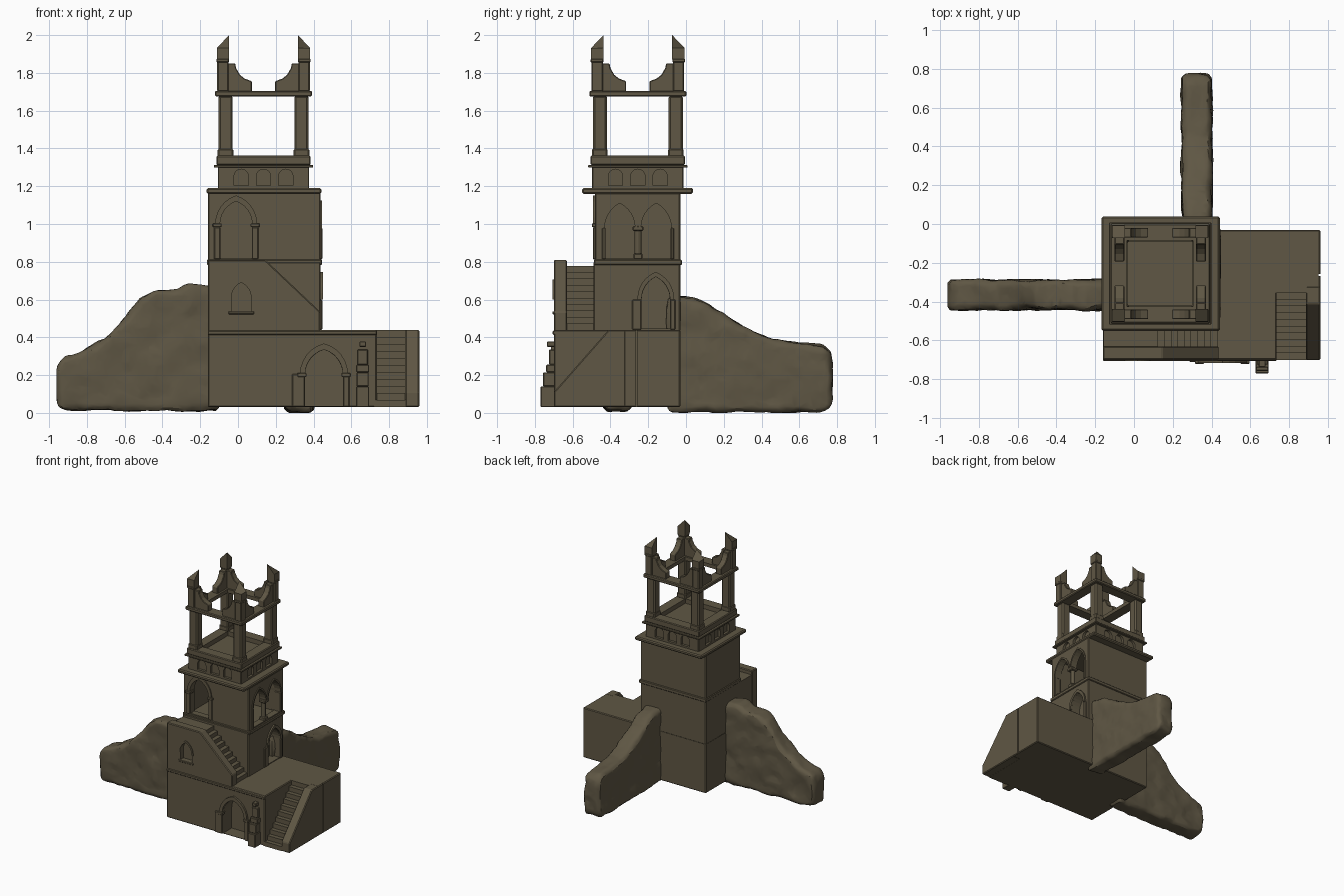
import bpy, bmesh, math
from mathutils import Vector, noise

if "Cube" in bpy.data.objects:
    bpy.data.objects.remove(bpy.data.objects["Cube"])

stone = bpy.data.materials.new("olive brown stone")
stone.diffuse_color = (0.115, 0.095, 0.058, 1)
stone.use_nodes = True
stone.node_tree.nodes["Principled BSDF"].inputs["Base Color"].default_value = stone.diffuse_color
TO3 = {'x': lambda u, v, t: (t, u, v), 'y': lambda u, v, t: (u, t, v), 'z': lambda u, v, t: (u, v, t)}


def apply_mod(ob, kind, **props):
    m = ob.modifiers.new("m", kind)
    for k, v in props.items():
        setattr(m, k, v)
    bpy.context.view_layer.objects.active = ob
    bpy.ops.object.modifier_apply(modifier=m.name)


def prism(name, pts, axis, a, b, bev=0.0):
    """Extrude a 2D outline along an axis from a to b."""
    bm = bmesh.new()
    lo = [bm.verts.new(TO3[axis](u, v, a)) for u, v in pts]
    hi = [bm.verts.new(TO3[axis](u, v, b)) for u, v in pts]
    bm.faces.new(lo)
    bm.faces.new(hi)
    n = len(pts)
    for i in range(n):
        j = (i + 1) % n
        bm.faces.new((lo[i], lo[j], hi[j], hi[i]))
    bmesh.ops.recalc_face_normals(bm, faces=bm.faces)
    me = bpy.data.meshes.new(name)
    bm.to_mesh(me)
    bm.free()
    me.materials.append(stone)
    ob = bpy.data.objects.new(name, me)
    bpy.context.collection.objects.link(ob)
    if bev:
        apply_mod(ob, 'BEVEL', width=bev, segments=1, limit_method='ANGLE')
    return ob


def box(name, x0, x1, y0, y1, z0, z1, bev=0.005):
    return prism(name, [(x0, y0), (x1, y0), (x1, y1), (x0, y1)], 'z', z0, z1, bev)


def cut(ob, cutter):
    apply_mod(ob, 'BOOLEAN', operation='DIFFERENCE', solver='EXACT', object=cutter)
    bpy.data.objects.remove(cutter)


def arch(c, w, z0, zs, zt, n=6):
    """Pointed arch outline: centre, width, bottom, springing, apex."""
    a, r = w / 2, zt - zs
    R = (a * a + r * r) / (2 * a)
    T = math.acos(max(-1, min(1, (R - a) / R)))
    right = [(a - R + R * math.cos(T * i / n), zs + R * math.sin(T * i / n)) for i in range(n + 1)]
    right[-1] = (0, zt)
    left = [(-u, v) for u, v in right[-2::-1]]
    return [(c - a, z0), (c + a, z0)] + [(c + u, v) for u, v in right + left]


def frame(name, c, w, z0, zs, zt, t, axis, a, b):
    """Raised moulding around an arch."""
    o, i = arch(c, w + 2 * t, z0, zs, zt + 1.2 * t), arch(c, w, z0, zs, zt)
    return prism(name, o[1:] + o[:1] + (i[1:] + i[:1])[::-1], axis, a, b)


def steps(u0, v0, u1, v1, n):
    du, dv = (u1 - u0) / n, (v1 - v0) / n
    pts = []
    for i in range(n):
        pts += [(u0 + i * du, v0 + (i + 1) * dv), (u0 + (i + 1) * du, v0 + (i + 1) * dv)]
    return pts


# Lower storey with a notch for the outer stair
base = prism("base_block", [(-.16, -.70), (.735, -.70), (.735, -.33), (.96, -.33), (.96, -.03), (-.16, -.03)],
             'z', .03, .44, .006)
cut(base, prism("cutter", arch(.455, .20, .036, .20, .335), 'y', -.75, -.59))
cut(base, box("cutter", .95, 1, -.268, -.258, .02, .46, 0))
box("base_front_band", -.16, .735, -.706, -.68, .412, .436)
frame("base_door_frame", .455, .20, .20, .205, .335, .027, 'y', -.715, -.69)
box("base_door_jamb_left", .285, .355, -.712, -.66, .032, .205)
box("base_door_jamb_right", .555, .59, -.712, -.66, .032, .205)
box("base_door_impost_left", .315, .362, -.72, -.68, .19, .212, .003)
box("base_door_impost_right", .548, .595, -.72, -.68, .19, .212, .003)

# Outer stair and its sloping parapet
prism("outer_stair", [(-.32, .03), (-.70, .03)] + steps(-.70, .03, -.32, .44, 11), 'x', .72, .89)
prism("outer_stair_parapet", [(-.70, .03), (-.70, .11), (-.41, .44), (-.32, .44), (-.32, .03)], 'x', .885, .96, .006)

# Stepped buttress beside the door
for i, (d, z0, z1, h) in enumerate([(.77, .03, .14, .034), (.757, .14, .215, .032), (.74, .215, .255, .034),
                                    (.725, .255, .335, .028), (.737, .35, .378, .018)]):
    box("buttress_%d" % i, .66 - h, .66 + h, -d, -.69, z0, z1, .004)

# Middle storey with its side door
mid = box("middle_storey", -.16, .437, -.49, -.03, .43, .80, .006)
cut(mid, prism("cutter", arch(-.16, .15, .446, .60, .72), 'x', .36, .5))
frame("side_door_frame", -.16, .15, .60, .605, .72, .022, 'x', .43, .449)
for y0, y1 in ((-.285, -.235), (-.085, -.055)):
    box("side_door_jamb", .40, .447, y0, y1, .44, .60)
box("middle_band", -.165, .445, -.487, -.022, .782, .812)

# Landing, upper stair and its parapet with a blind window
prism("upper_stair", [(-.158, .43), (.43, .43)] + steps(.43, .44, .09, .778, 10) + [(-.158, .778)], 'y', -.64, -.48)
par = prism("upper_stair_parapet", [(-.16, .43), (-.16, .81), (.145, .81), (.436, .535), (.436, .43)],
            'y', -.70, -.63, .006)
cut(par, prism("cutter", arch(.017, .105, .537, .61, .69), 'y', -.75, -.66))
frame("small_window_frame", .017, .105, .60, .61, .69, .014, 'y', -.706, -.69)
box("small_window_sill", -.05, .084, -.707, -.68, .522, .538, .003)

# Upper storey: open room with one front arch and a double side arch
up = box("upper_storey", -.16, .437, -.483, -.03, .805, 1.166, .006)
cut(up, box("cutter", -.11, .385, -.43, -.08, .815, 1.135, 0))
cut(up, prism("cutter", arch(-.01, .17, .82, 1.0, 1.12), 'y', -.55, -.40))
for c in (-.35, -.158):
    cut(up, prism("cutter", arch(c, .16, .821, .98, 1.11), 'x', .35, .5))
    frame("twin_arch_frame", c, .16, .975, .98, 1.11, .013, 'x', .43, .444)
cut(up, box("cutter", .35, .5, -.30, -.20, .822, .978, 0))
frame("front_arch_frame", -.01, .17, .99, 1.0, 1.12, .026, 'y', -.492, -.47)
for x0, x1 in ((-.128, -.093), (.073, .108)):
    box("front_arch_jamb", x0, x1, -.492, -.44, .812, .985)
    box("front_arch_impost", x0 - .006, x1 + .006, -.498, -.44, .983, 1.003, .003)
for y0, y1 in ((-.445, -.425), (-.083, -.063)):
    box("twin_arch_jamb", .39, .447, y0, y1, .812, .98)
bpy.ops.mesh.primitive_cylinder_add(vertices=12, radius=.019, depth=.165, location=(.411, -.254, .895))
col = bpy.context.object
col.name = "twin_arch_column"
col.data.materials.append(stone)
bpy.ops.object.shade_smooth_by_angle()
box("column_capital", .384, .444, -.283, -.225, .963, .99, .006)
box("column_foot", .386, .440, -.279, -.229, .812, .845, .006)

# Cornice and arcade
CX, CY = .135, -.255


def slab(name, r, z0, z1, bev=.005, hole=0):
    ob = box(name, CX - r, CX + r, CY - r, CY + r, z0, z1, bev)
    if hole:
        cut(ob, box("cutter", CX - hole, CX + hole, CY - hole, CY + hole, z0 - .1, z1 + .1, 0))
    return ob


box("cornice", -.167, .442, -.55, .038, 1.16, 1.19, .008)
arc = slab("arcade", .242, 1.185, 1.305)
for d in (-.118, 0, .118):
    for s in (-1, 1):
        cut(arc, prism("cutter", arch(CX + d, .076, 1.205, 1.252, 1.29), 'y', CY + s * .222, CY + s * .3))
        cut(arc, prism("cutter", arch(CY + d, .076, 1.205, 1.252, 1.29), 'x', CX + s * .222, CX + s * .3))
slab("arcade_band", .263, 1.298, 1.312, .003)
slab("belfry_floor", .20, 1.30, 1.325)
slab("belfry_rim", .25, 1.312, 1.362, .006, .166)
slab("belfry_ring_beam", .257, 1.675, 1.705, .006, .17)

# Four corners: pillar, post, broken pinnacle and two broken arch wings
wing = [(.20, 1.70), (.20, 1.85), (.150, 1.85), (.145, 1.825), (.125, 1.79), (.10, 1.77),
        (.062, 1.756), (.062, 1.70)]
for sx in (-1, 1):
    for sy in (-1, 1):
        def corner(name, r0, r1, z0, z1, bev):
            xs = sorted((CX + sx * r0, CX + sx * r1))
            ys = sorted((CY + sy * r0, CY + sy * r1))
            return box(name, *xs, *ys, z0, z1, bev)
        corner("belfry_pillar", .163, .238, 1.355, 1.68, .010)
        corner("belfry_pillar_foot", .160, .243, 1.355, 1.40, .008)
        corner("corner_post", .185, .245, 1.70, 1.86, .006)
        corner("post_collar", .183, .250, 1.855, 1.875, .004)
        pin = corner("broken_pinnacle", .182, .247, 1.87, 2.0, 0)
        for v in pin.data.vertices:      # apex over the inner corner
            if v.co.z > 1.95:
                far = max(abs(v.co.x - CX), abs(v.co.y - CY))
                v.co.z = 2.0 if far < .2 else 1.932
        prism("arch_wing_x", [(CX + sx * u, z) for u, z in wing], 'y', CY + sy * .185, CY + sy * .235, .004)
        prism("arch_wing_y", [(CY + sy * u, z) for u, z in wing], 'x', CX + sx * .185, CX + sx * .235, .004)


# Weathered rock walls
def rock(name, pts, axis, a, b):
    ob = prism(name, pts, axis, a, b, .022)
    apply_mod(ob, 'REMESH', mode='VOXEL', voxel_size=.014)
    for v in ob.data.vertices:
        p = v.co.copy()
        big = noise.noise_vector(p * 7) * .012
        chip = noise.noise_vector(p * 19) * .006
        v.co = p + big + chip
        v.co.z = max(0, v.co.z)
        v.co.x = max(-.96, v.co.x)
        v.co.y = min(.78, v.co.y)
    apply_mod(ob, 'DECIMATE', ratio=.22)
    for p in ob.data.polygons:
        p.use_smooth = False
        p.material_index = 0
    if not ob.data.materials:
        ob.data.materials.append(stone)
    bpy.context.view_layer.objects.active = ob
    bpy.ops.object.select_all(action='DESELECT')
    ob.select_set(True)
    bpy.ops.object.shade_smooth_by_angle(angle=math.radians(28))


rock("left_rock_wall", [(-.10, .012), (-.94, .012), (-.963, .05), (-.96, .25), (-.935, .29), (-.86, .315), (-.70, .40),
                        (-.64, .46), (-.57, .54), (-.51, .61), (-.44, .645), (-.33, .65), (-.28, .685),
                        (-.20, .675), (-.10, .66)], 'y', -.44, -.29)
rock("back_rock_wall", [(-.10, .005), (.74, .005), (.78, .04), (.775, .30), (.755, .35), (.60, .37), (.45, .395),
                        (.35, .435), (.25, .49), (.12, .58), (.04, .61), (-.10, .625)], 'x', .25, .40)
